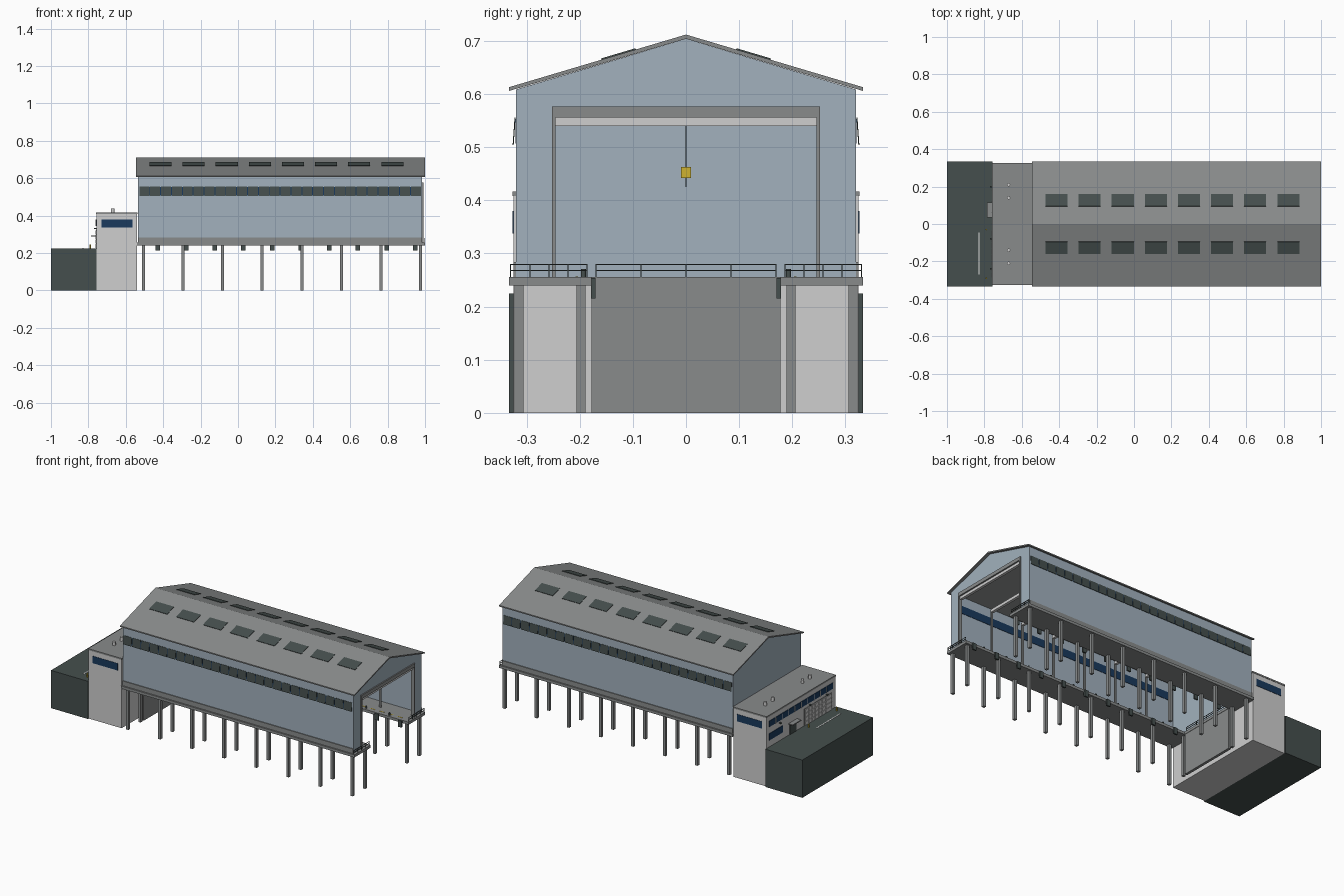
import bpy, bmesh, math
from mathutils import Matrix, Vector

if "Cube" in bpy.data.objects:
    bpy.data.objects.remove(bpy.data.objects["Cube"])


def mat(name, r, g, b):
    m = bpy.data.materials.new(name)
    m.diffuse_color = (r, g, b, 1)
    m.use_nodes = True
    m.node_tree.nodes["Principled BSDF"].inputs["Base Color"].default_value = m.diffuse_color
    return m


BLUE = mat("pale_blue_cladding", 0.36, 0.44, 0.51)
GREY = mat("concrete_grey", 0.25, 0.26, 0.26)
LIGHT = mat("light_grey_render", 0.62, 0.62, 0.62)
DARK = mat("dark_green_grey", 0.06, 0.078, 0.075)
GLASS = mat("navy_glass", 0.01, 0.042, 0.11)
YELLOW = mat("safety_yellow", 0.62, 0.45, 0.03)
WHITE = mat("white_paint", 0.85, 0.85, 0.85)


def finish(name, bm, material):
    bmesh.ops.recalc_face_normals(bm, faces=bm.faces)
    me = bpy.data.meshes.new(name)
    bm.to_mesh(me)
    bm.free()
    me.materials.append(material)
    ob = bpy.data.objects.new(name, me)
    bpy.context.collection.objects.link(ob)
    return ob


def boxes(name, material, *items):
    """One object from boxes given as (x0, x1, y0, y1, z0, z1)."""
    bm = bmesh.new()
    for x0, x1, y0, y1, z0, z1 in items:
        m = Matrix.Translation(((x0 + x1) / 2, (y0 + y1) / 2, (z0 + z1) / 2))
        m = m @ Matrix.Diagonal((x1 - x0, y1 - y0, z1 - z0, 1))
        bmesh.ops.create_cube(bm, size=1, matrix=m)
    return finish(name, bm, material)


def both(items):
    """Add the copies mirrored across y = 0."""
    return list(items) + [(a, b, -d, -c, e, f) for a, b, c, d, e, f in items]


def extrude_x(name, material, profile, x0, x1):
    """Prism from a y-z profile."""
    bm = bmesh.new()
    f = bm.faces.new([bm.verts.new((x0, y, z)) for y, z in profile])
    g = bmesh.ops.extrude_face_region(bm, geom=[f])["geom"]
    bmesh.ops.translate(bm, vec=(x1 - x0, 0, 0),
                        verts=[v for v in g if isinstance(v, bmesh.types.BMVert)])
    return finish(name, bm, material)


def cylinders(name, material, r, depth, centres, sides=12):
    bm = bmesh.new()
    for c in centres:
        bmesh.ops.create_cone(bm, cap_ends=True, segments=sides, radius1=r, radius2=r,
                              depth=depth, matrix=Matrix.Translation(c))
    ob = finish(name, bm, material)
    for p in ob.data.polygons:
        p.use_smooth = abs(p.normal.z) < 0.5
    return ob


def tilted(name, material, size, places):
    """Thin plates, each (centre, rotation about x)."""
    bm = bmesh.new()
    for c, a in places:
        m = Matrix.Translation(c) @ Matrix.Rotation(a, 4, 'X') @ Matrix.Diagonal((*size, 1))
        bmesh.ops.create_cube(bm, size=1, matrix=m)
    return finish(name, bm, material)


# Bank and office block
boxes("bank", DARK, (-1, -0.757, -0.333, 0.333, 0, 0.225))
boxes("office_walls", LIGHT, (-0.757, -0.54, -0.325, 0.325, 0, 0.408))
boxes("office_roof", GREY, (-0.76, -0.538, -0.327, 0.327, 0.408, 0.417))
boxes("office_side_windows", GLASS, *both([(-0.73, -0.565, 0.322, 0.327, 0.338, 0.38)]))
boxes("office_upper_windows", GLASS, (-0.76, -0.75, -0.3, 0.3, 0.345, 0.38))
boxes("office_upper_mullions", LIGHT,
      *[(-0.762, -0.75, y - 0.002, y + 0.002, 0.345, 0.38)
        for y in [-0.24 + 0.06 * i for i in range(9)]])
boxes("office_lower_window", GLASS, (-0.76, -0.75, 0.17, 0.3, 0.265, 0.305))
boxes("office_door", DARK, (-0.76, -0.75, 0.045, 0.105, 0.225, 0.285))
boxes("door_canopy", GREY, (-0.785, -0.755, 0.035, 0.115, 0.288, 0.294))
# Sectional loading doors made of raised panels
boxes("loading_door_frame", GREY, (-0.759, -0.75, -0.29, -0.03, 0.225, 0.325))
boxes("loading_door_panels", LIGHT,
      *[(-0.763, -0.755, -0.287 + 0.0319 * i, -0.259 + 0.0319 * i,
         0.227 + 0.0245 * j, 0.2485 + 0.0245 * j) for i in range(8) for j in range(4)])
boxes("bank_line", WHITE, (-0.832, -0.826, -0.27, -0.045, 0.2245, 0.2265))
cylinders("yellow_bollards", YELLOW, 0.004, 0.022, [(-0.79, y, 0.235) for y in (-0.29, -0.03)])
boxes("wall_lamps", DARK, *[(-0.77, -0.755, y - 0.004, y + 0.004, 0.329, 0.335)
                            for y in (-0.24, -0.08, 0.2)])
cylinders("roof_vents", LIGHT, 0.009, 0.024,
          [(-0.67, s * y, 0.427) for s in (1, -1) for y in (0.14, 0.21)])

# Decks on columns
boxes("side_decks", GREY, *both([(-0.54, 1.0, 0.178, 0.333, 0.24, 0.256)]))
boxes("rear_deck", GREY, (-0.54, -0.495, -0.178, 0.178, 0.24, 0.256))
boxes("rear_quay_wall", GREY, (-0.513, -0.497, -0.178, 0.178, 0, 0.24))
COLS = [-0.505 + 0.2115 * i for i in range(8)]
boxes("columns", GREY, *both([(x - 0.008, x + 0.008, y - 0.0085, y + 0.0085, 0, 0.241)
                              for x in COLS for y in (0.198, 0.314)]))
FEND = [-0.43 + 0.153 * i for i in range(10)]
boxes("fenders", DARK, *both([(x - 0.012, x + 0.012, 0.17, 0.179, 0.215, 0.254) for x in FEND]))
cylinders("mooring_bollards", DARK, 0.005, 0.016,
          [(x + 0.07, s * 0.193, 0.263) for x in FEND[:-1] for s in (1, -1)])
boxes("deck_edge_dashes", YELLOW, *both([(-0.47 + 0.06 * i, -0.44 + 0.06 * i, 0.203, 0.208,
                                          0.255, 0.257) for i in range(24)]))

# Railings at the water end and on the rear deck
rails, t = [], 0.001
for z in (0.268, 0.279):
    rails += both([(0.994, 0.997, 0.185, 0.331, z - t, z + t)])
    rails += [(-0.5, -0.497, -0.17, 0.17, z - t, z + t)]
rails += both([(0.994, 0.997, y - t, y + t, 0.255, 0.28) for y in (0.186, 0.222, 0.258, 0.294, 0.33)])
rails += [(-0.5, -0.497, y - t, y + t, 0.255, 0.28)
          for y in [-0.169 + 0.0845 * i for i in range(5)]]
boxes("railings", DARK, *rails)

# Hall walls, gables and roof
X0, X1 = -0.535, 0.985
boxes("hall_side_walls", BLUE, *both([(X0, X1, 0.312, 0.32, 0.256, 0.608)]))
boxes("hall_plinth", GREY, *both([(X0, X1, 0.318, 0.325, 0.256, 0.284)]))
extrude_x("rear_gable", BLUE, [(-0.319, 0.256), (0.319, 0.256), (0.319, 0.609),
                               (0, 0.704), (-0.319, 0.609)], X0, X0 + 0.008)
extrude_x("front_gable", BLUE,
          [(-0.319, 0.256), (-0.25, 0.256), (-0.25, 0.57), (0.25, 0.57), (0.25, 0.256),
           (0.319, 0.256), (0.319, 0.609), (0, 0.704), (-0.319, 0.609)], X1 - 0.008, X1)
extrude_x("hall_roof", GREY, [(-0.333, 0.606), (0, 0.704), (0.333, 0.606), (0.333, 0.613),
                              (0, 0.712), (-0.333, 0.613)], -0.545, 1.0)

# Portal surround, interior frames and cross beams
boxes("portal_lintel", GREY, (0.97, 0.992, -0.252, 0.252, 0.556, 0.577))
boxes("portal_jambs", GREY, *both([(0.97, 0.992, 0.246, 0.252, 0.256, 0.557)]))
boxes("interior_posts", GREY, *both([(x - 0.006, x + 0.006, 0.246, 0.254, 0.256, 0.556)
                                     for x in COLS[1:-1]]))
boxes("cross_beams", LIGHT, *[(x - 0.008, x + 0.008, -0.247, 0.247, 0.54, 0.557)
                              for x in COLS[1:]])

# Hoist hanging from the middle beam
boxes("hoist_body", YELLOW, (0.325, 0.355, -0.009, 0.009, 0.442, 0.463))
boxes("hoist_rope_and_hook", DARK, (0.339, 0.341, -0.001, 0.001, 0.425, 0.545))

# Skylights follow the roof slope
slope = math.atan2(0.099, 0.333)
tilted("skylights", DARK, (0.118, 0.068, 0.004),
       [((-0.414 + 0.177 * i, s * 0.127, 0.712 - 0.127 * 0.2973 + 0.0005), -s * slope)
        for i in range(8) for s in (1, -1)])

# Window strip with outward-tilted flaps
boxes("hall_glass", GLASS, *both([(X0 + 0.01, X1 - 0.01, 0.31, 0.321, 0.507, 0.553)]))
N = 26
W = (X1 - X0 - 0.01) / N
tilted("window_flaps", DARK, (W - 0.005, 0.002, 0.052),
       [((X0 + 0.005 + W * (i + 0.5), s * 0.3235, 0.53), s * 0.07)
        for i in range(N) for s in (1, -1)])
